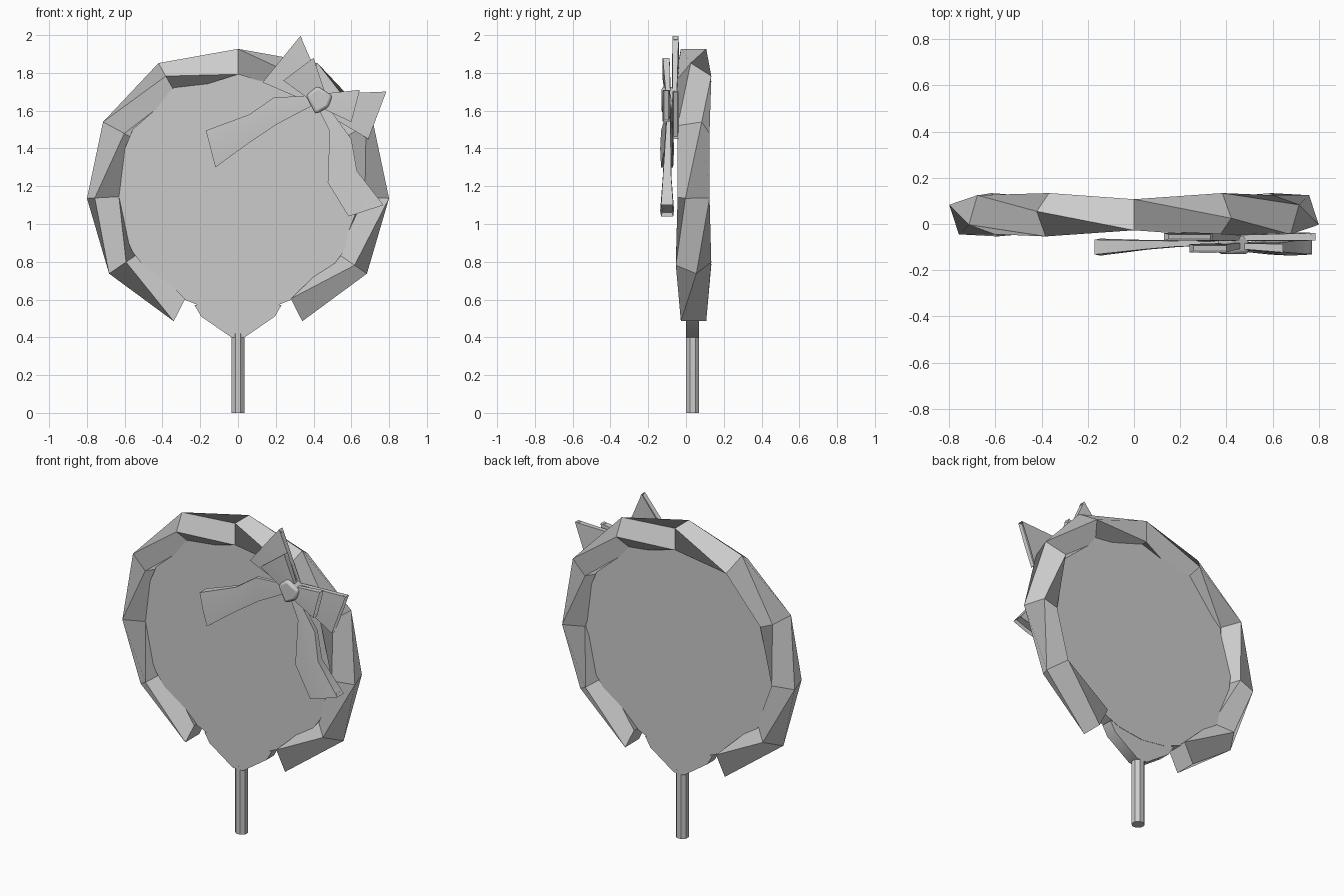
import bpy, bmesh, math
from mathutils import Vector

cube = bpy.data.objects.get("Cube")
if cube:
    bpy.data.objects.remove(cube, do_unlink=True)

GREY = (0.6, 0.6, 0.6, 1)
mat = bpy.data.materials.new("plain_grey")
mat.use_nodes = True
mat.diffuse_color = GREY
mat.node_tree.nodes["Principled BSDF"].inputs["Base Color"].default_value = GREY


def finish(name, bm, angle=35):
    bmesh.ops.recalc_face_normals(bm, faces=bm.faces)
    mesh = bpy.data.meshes.new(name)
    bm.to_mesh(mesh)
    bm.free()
    mesh.materials.append(mat)
    ob = bpy.data.objects.new(name, mesh)
    bpy.context.collection.objects.link(ob)
    bpy.ops.object.select_all(action='DESELECT')
    ob.select_set(True)
    bpy.context.view_layer.objects.active = ob
    bpy.ops.object.shade_smooth_by_angle(angle=math.radians(angle))
    return ob


def loft(name, rings, hollow=None):
    """Skin a list of rings; optionally sink the last cap inward."""
    bm = bmesh.new()
    vs = [[bm.verts.new(p) for p in ring] for ring in rings]
    n = len(rings[0])
    for a, b in zip(vs, vs[1:]):
        for j in range(n):
            k = (j + 1) % n
            bm.faces.new((a[j], a[k], b[k], b[j]))
    bm.faces.new(vs[0])
    end = bm.faces.new(vs[-1])
    if hollow:
        bmesh.ops.recalc_face_normals(bm, faces=bm.faces)
        bmesh.ops.inset_region(bm, faces=[end], thickness=0.008)
        bmesh.ops.translate(bm, verts=end.verts, vec=end.normal * -hollow)
    return finish(name, bm)


def prism(name, outline, y0, y1):
    """Extrude an x-z outline along y."""
    return loft(name, [[(x, y, z) for x, z in outline] for y in (y0, y1)])


# Twisted square frame, open at the bottom
half = [(0, 1.86), (0.375, 1.77), (0.64, 1.5), (0.715, 1.14), (0.605, 0.79), (0.31, 0.545)]
path = [Vector((-x, 0.04, z)) for x, z in half[:0:-1]] + [Vector((x, 0.04, z)) for x, z in half]
rings = []
for i, c in enumerate(path):
    step = i - 5
    before, after = path[max(i - 1, 0)], path[min(i + 1, len(path) - 1)]
    tangent = (after - before).normalized()
    out = Vector((-tangent.z, 0, tangent.x))
    if abs(step) == 5:
        out = Vector((0.45 * step / 5, 0, -0.89))
    ring = []
    for corner in range(4):
        a = math.radians(45 + 90 * corner - 54 * step)
        ring.append(c + 0.095 * (out * math.cos(a) + Vector((0, math.sin(a), 0))))
    rings.append(ring)
loft("twisted_frame", rings)

# Mirror plate
circle = [(0.645 * math.sin(t * math.tau / 24), 1.175 + 0.645 * math.cos(t * math.tau / 24))
          for t in range(24)]
prism("mirror_plate", circle, -0.002, 0.072)

# Handle with flared neck
bm = bmesh.new()
bmesh.ops.create_cone(bm, cap_ends=True, segments=8, radius1=0.038, radius2=0.038, depth=0.42)
for v in bm.verts:
    x, y = v.co.x, v.co.y
    turn = math.pi / 8
    v.co.x = x * math.cos(turn) - y * math.sin(turn)
    v.co.y = x * math.sin(turn) + y * math.cos(turn) + 0.035
    v.co.z += 0.21
finish("handle", bm)
side = [(0.035, 0.4), (0.195, 0.51), (0.23, 0.57)]
prism("handle_neck", side + [(-x, z) for x, z in side[::-1]], 0.0, 0.07)


# Bow ribbons: each station is (edge, other edge, y, half thickness)
def ribbon(name, stations):
    rings = []
    for (ax, az), (bx, bz), y, t in stations:
        mx, mz = (ax + bx) / 2, (az + bz) / 2
        rings.append([(ax, y - t, az), (mx, y - t * 1.15, mz), (bx, y - t, bz),
                      (bx, y + t, bz), (mx, y + t * 1.15, mz), (ax, y + t, az)])
    return loft(name, rings, hollow=0.02)


ribbon("bow_back_loop_right", [((0.41, 1.63), (0.46, 1.70), -0.06, 0.012),
                               ((0.13, 1.75), (0.33, 1.995), -0.055, 0.016)])
ribbon("bow_back_loop_left", [((0.44, 1.69), (0.42, 1.61), -0.06, 0.012),
                              ((0.785, 1.70), (0.69, 1.45), -0.055, 0.016)])
ribbon("bow_front_loop_right", [((0.39, 1.65), (0.46, 1.70), -0.095, 0.012),
                                ((0.24, 1.76), (0.40, 1.88), -0.105, 0.018)])
ribbon("bow_front_loop_left", [((0.45, 1.69), (0.43, 1.62), -0.095, 0.012),
                               ((0.645, 1.71), (0.60, 1.54), -0.105, 0.018)])
ribbon("bow_tail_right", [((0.40, 1.68), (0.40, 1.63), -0.085, 0.008),
                          ((0.19, 1.67), (0.21, 1.53), -0.085, 0.012),
                          ((0.06, 1.58), (0.06, 1.43), -0.09, 0.018),
                          ((-0.17, 1.495), (-0.12, 1.30), -0.10, 0.032)])
ribbon("bow_tail_left", [((0.42, 1.62), (0.47, 1.63), -0.09, 0.008),
                         ((0.485, 1.49), (0.60, 1.45), -0.095, 0.014),
                         ((0.475, 1.22), (0.63, 1.28), -0.1, 0.02),
                         ((0.585, 1.04), (0.77, 1.10), -0.1, 0.032)])

# Bow knot
knot = prism("bow_knot", [(0.36, 1.68), (0.42, 1.73), (0.50, 1.68), (0.48, 1.62), (0.41, 1.58)],
             -0.13, -0.05)
bevel = knot.modifiers.new("soft_edges", 'BEVEL')
bevel.width = 0.015
bevel.segments = 2
